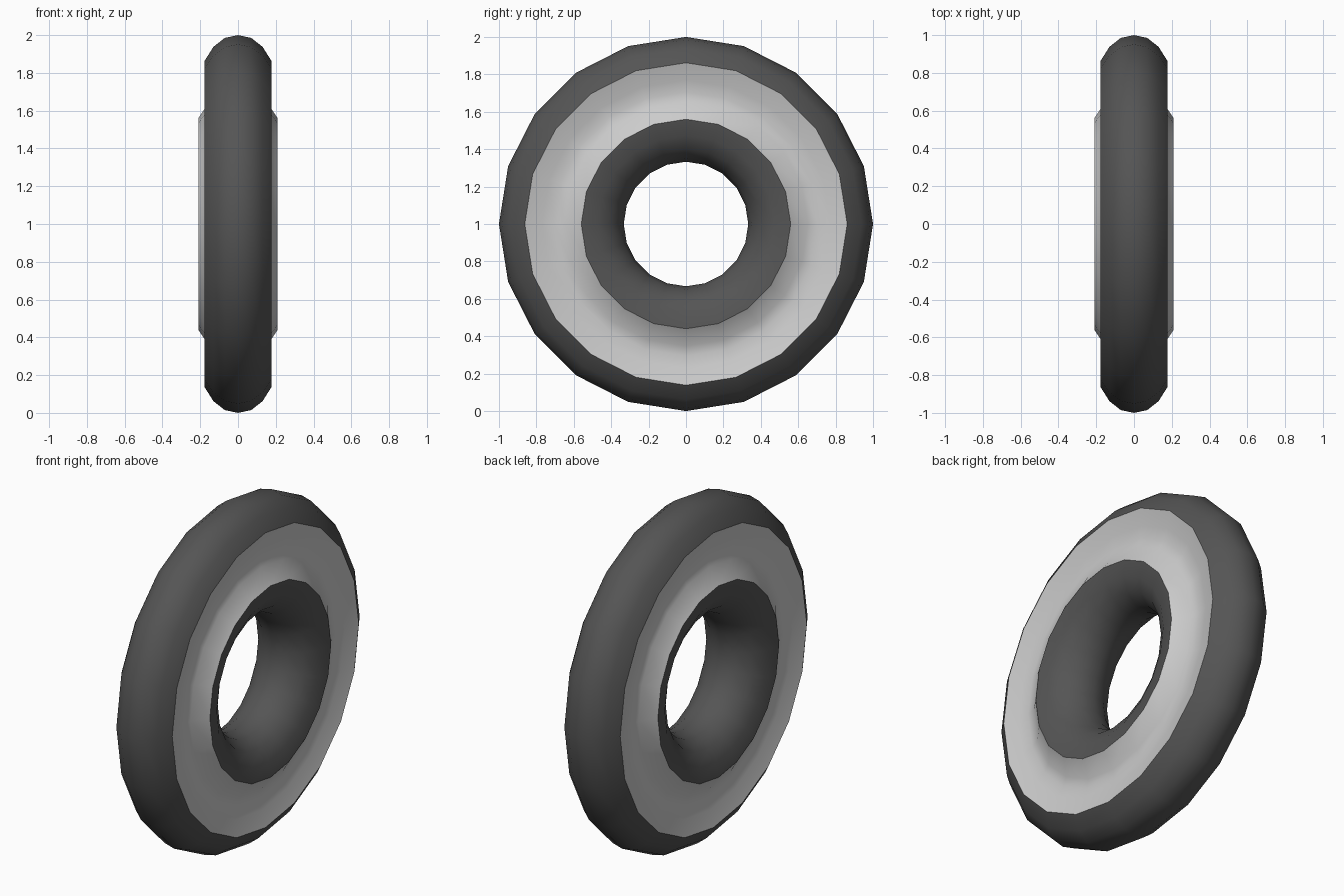
import bpy, bmesh, math

if "Cube" in bpy.data.objects:
    bpy.data.objects.remove(bpy.data.objects["Cube"])

SEGS = 20


def material(name, v):
    m = bpy.data.materials.new(name)
    m.diffuse_color = (v, v, v, 1)
    m.use_nodes = True
    m.node_tree.nodes["Principled BSDF"].inputs["Base Color"].default_value = m.diffuse_color
    return m


# half cross-section as (x, radius), from tread crown to throat
tread = [(0, 1.0), (0.07, 0.985), (0.13, 0.938), (0.178, 0.862)]
wall = [(0.15, 0.77), (0.14, 0.705), (0.148, 0.652), (0.21, 0.56)]
throat = [(0.21 * math.sin(math.radians(a)), 0.56 - 0.227 * math.cos(math.radians(a)))
          for a in (67.5, 45, 22.5, 0)]
half = tread + wall + throat

# mirror to a closed loop
profile = half + [(-x, r) for x, r in half[-2:0:-1]]
n = len(profile)

# revolve around the x axis
bm = bmesh.new()
rings = []
for i in range(SEGS):
    a = 2 * math.pi * i / SEGS
    rings.append([bm.verts.new((x, r * math.cos(a), 1 + r * math.sin(a))) for x, r in profile])
for i in range(SEGS):
    r0, r1 = rings[i], rings[(i + 1) % SEGS]
    for j in range(n):
        k = (j + 1) % n
        f = bm.faces.new((r0[j], r0[k], r1[k], r1[j]))
        # pale sidewall band between tread shoulder and lip
        mean_r = (profile[j][1] + profile[k][1]) / 2
        f.material_index = 1 if 0.56 < mean_r < 0.86 else 0
bmesh.ops.recalc_face_normals(bm, faces=bm.faces)

mesh = bpy.data.meshes.new("tyre")
bm.to_mesh(mesh)
bm.free()
mesh.materials.append(material("dark_rubber", 0.09))
mesh.materials.append(material("pale_sidewall", 0.75))
tyre = bpy.data.objects.new("tyre", mesh)
bpy.context.collection.objects.link(tyre)

# smooth tube with crisp lips
bpy.context.view_layer.objects.active = tyre
tyre.select_set(True)
bpy.ops.object.shade_smooth_by_angle(angle=math.radians(42))
